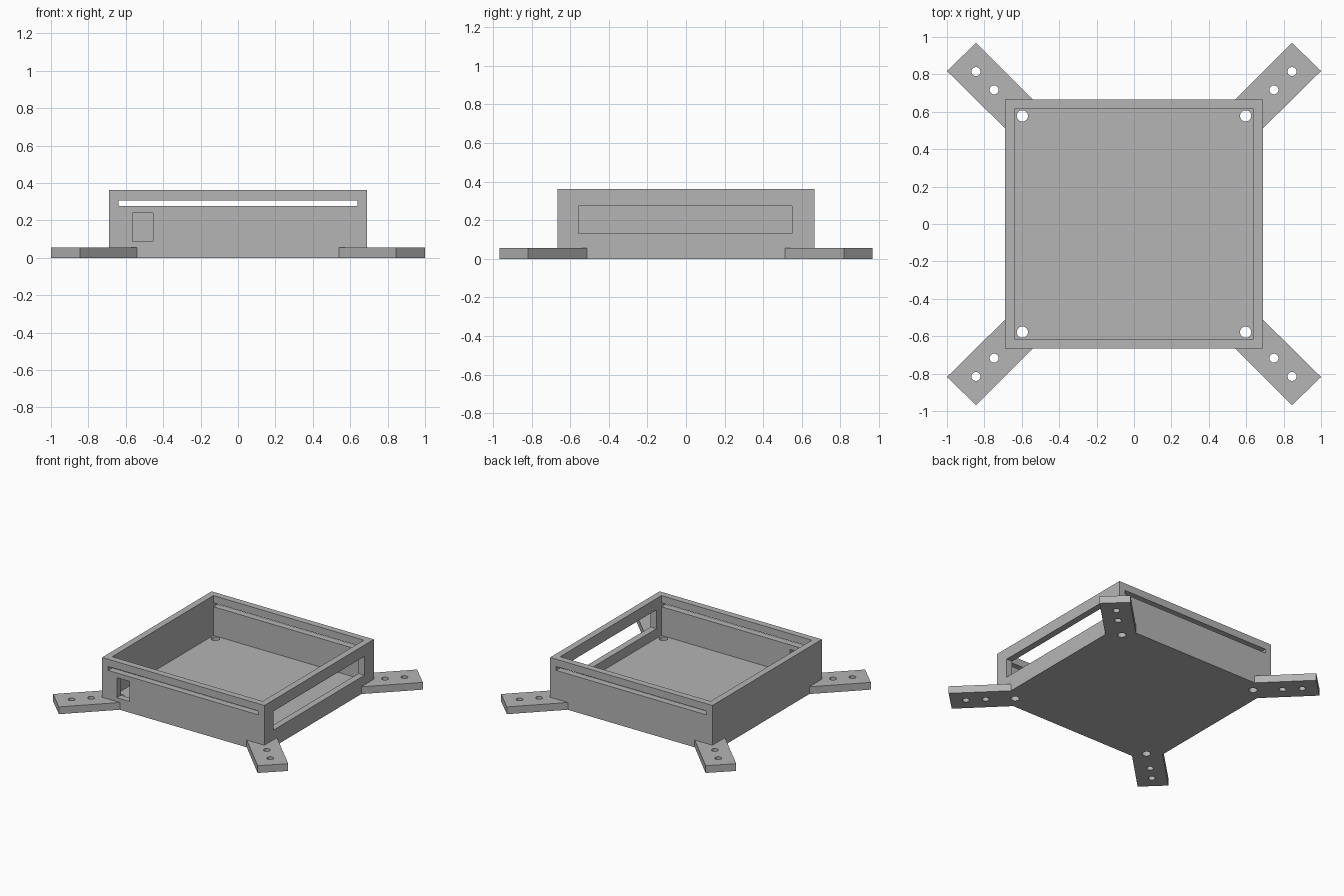
import bpy
import bmesh

if "Cube" in bpy.data.objects:
    bpy.data.objects.remove(bpy.data.objects["Cube"], do_unlink=True)

GREY = (0.46, 0.46, 0.46, 1.0)
grey = bpy.data.materials.new("plain grey")
grey.use_nodes = True
grey.diffuse_color = GREY
grey.node_tree.nodes["Principled BSDF"].inputs["Base Color"].default_value = GREY

W, D, H = 0.69, 0.665, 0.362      # half width, half depth, height
WALL, PLATE = 0.05, 0.056         # wall and floor thickness


def prism(name, outline, z0, z1):
    """Extrude a flat outline between two heights."""
    bm = bmesh.new()
    base = bm.faces.new([bm.verts.new((x, y, z0)) for x, y in outline])
    grown = bmesh.ops.extrude_face_region(bm, geom=[base])["geom"]
    tops = [v for v in grown if isinstance(v, bmesh.types.BMVert)]
    bmesh.ops.translate(bm, verts=tops, vec=(0, 0, z1 - z0))
    bmesh.ops.recalc_face_normals(bm, faces=bm.faces)
    mesh = bpy.data.meshes.new(name)
    bm.to_mesh(mesh)
    bm.free()
    mesh.materials.append(grey)
    obj = bpy.data.objects.new(name, mesh)
    bpy.context.collection.objects.link(obj)
    return obj


def box(name, x0, x1, y0, y1, z0, z1):
    return prism(name, [(x0, y0), (x1, y0), (x1, y1), (x0, y1)], z0, z1)


def drill(x, y, radius):
    bpy.ops.mesh.primitive_cylinder_add(vertices=32, radius=radius, depth=0.3,
                                        location=(x, y, 0))
    return bpy.context.object


def cut(target, cutters):
    """Subtract every cutter from the target, then discard the cutters."""
    for cutter in cutters:
        mod = target.modifiers.new("cut", "BOOLEAN")
        mod.operation = "DIFFERENCE"
        mod.solver = "EXACT"
        mod.object = cutter
    bpy.context.view_layer.update()
    graph = bpy.context.evaluated_depsgraph_get()
    mesh = bpy.data.meshes.new_from_object(target.evaluated_get(graph))
    target.modifiers.clear()
    target.data = mesh
    mesh.materials.clear()
    mesh.materials.append(grey)
    for poly in mesh.polygons:
        poly.material_index = 0
    for cutter in cutters:
        bpy.data.objects.remove(cutter, do_unlink=True)
    bpy.ops.object.select_all(action="DESELECT")
    target.select_set(True)
    bpy.context.view_layer.objects.active = target
    bpy.ops.object.shade_smooth_by_angle(angle=0.6)


corners = [(sx, sy) for sx in (-1, 1) for sy in (-1, 1)]

# Open tray with its cavity, slots, windows and floor holes
tray = box("tray", -W, W, -D, D, 0, H)
ix, iy = W - WALL, D - WALL
openings = [
    box("cavity", -ix, ix, -iy, iy, PLATE, H + 0.1),
    box("front_slot", -0.638, 0.638, -D - 0.1, -iy + 0.05, 0.276, 0.306),
    box("back_slot", -0.638, 0.638, iy - 0.05, D + 0.1, 0.276, 0.306),
    box("port", -0.565, -0.455, -D - 0.1, -iy + 0.05, 0.086, 0.24),
    box("side_window", ix - 0.05, W + 0.1, -0.557, 0.55, 0.13, 0.275),
]
openings += [drill(sx * 0.597, sy * 0.578, 0.03) for sx, sy in corners]
cut(tray, openings)

# Diagonal mounting legs, each with two screw holes
names = {(-1, -1): "front_right_leg", (1, -1): "front_left_leg",
         (-1, 1): "back_right_leg", (1, 1): "back_left_leg"}
outline = [(0.54, D), (W, D), (W, 0.512), (1.0, 0.818), (0.845, 0.968)]
for sx, sy in corners:
    leg = prism(names[sx, sy], [(sx * x, sy * y) for x, y in outline], 0, PLATE)
    cut(leg, [drill(sx * 0.845, sy * 0.815, 0.024),
              drill(sx * 0.748, sy * 0.717, 0.024)])
